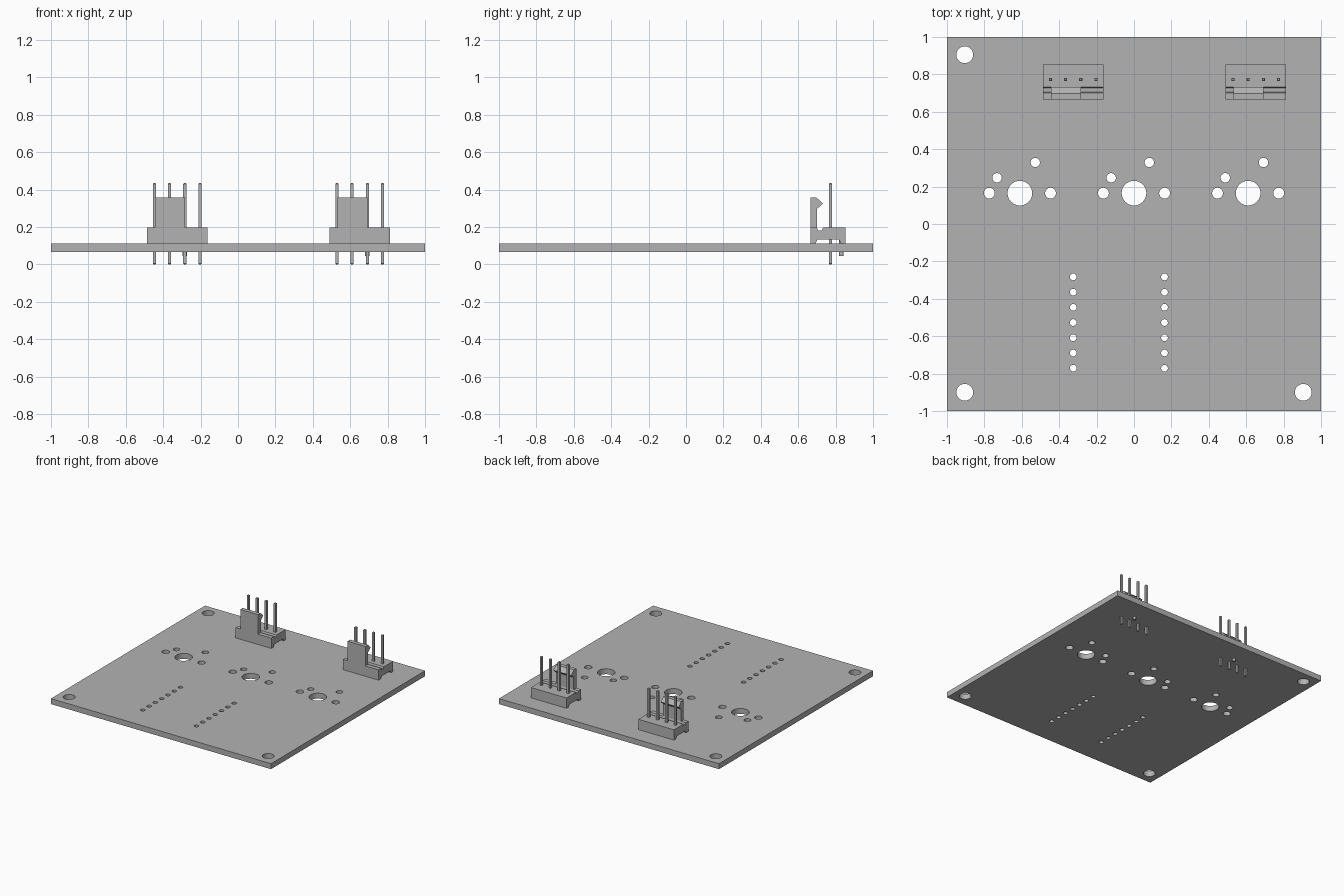
import bpy
import bmesh
from mathutils import Matrix, Vector

if "Cube" in bpy.data.objects:
    bpy.data.objects.remove(bpy.data.objects["Cube"], do_unlink=True)

grey = bpy.data.materials.new("plain grey")
grey.use_nodes = True
colour = (0.45, 0.45, 0.45, 1)
grey.diffuse_color = colour
grey.node_tree.nodes["Principled BSDF"].inputs["Base Color"].default_value = colour

BOTTOM, TOP = 0.067, 0.112      # board faces
PITCH = 0.0813                  # pin spacing


def finish(bm, name):
    bmesh.ops.recalc_face_normals(bm, faces=bm.faces)
    mesh = bpy.data.meshes.new(name)
    bm.to_mesh(mesh)
    bm.free()
    mesh.materials.append(grey)
    obj = bpy.data.objects.new(name, mesh)
    bpy.context.collection.objects.link(obj)
    return obj


def add_cylinder(bm, x, y, radius, z0, z1, sides=32):
    bmesh.ops.create_cone(bm, cap_ends=True, segments=sides, radius1=radius,
                          radius2=radius, depth=z1 - z0,
                          matrix=Matrix.Translation((x, y, (z0 + z1) / 2)))


def add_box(bm, low, high):
    low, high = Vector(low), Vector(high)
    size = Matrix.Diagonal((*(high - low), 1))
    return bmesh.ops.create_cube(
        bm, size=1, matrix=Matrix.Translation((low + high) / 2) @ size)["verts"]


def add_profile(bm, points, x0, x1):
    """Extrude a (y, z) outline along x."""
    face = bm.faces.new([bm.verts.new((x0, y, z)) for y, z in points])
    new = bmesh.ops.extrude_face_region(bm, geom=[face])["geom"]
    verts = [v for v in new if isinstance(v, bmesh.types.BMVert)]
    bmesh.ops.translate(bm, verts=verts, vec=(x1 - x0, 0, 0))


def shade(obj):
    bpy.ops.object.select_all(action='DESELECT')
    obj.select_set(True)
    bpy.context.view_layer.objects.active = obj
    bpy.ops.object.shade_smooth_by_angle(angle=0.6)


# Hole layout: x, y, radius
holes = [(-0.905, 0.905, 0.045), (-0.905, -0.9, 0.045), (0.905, -0.9, 0.045)]
for cx in (-0.61, 0, 0.61):     # switch footprints
    for dx, dy, r in ((0, 0, 0.066), (-1.5, 0, 0.029), (1.5, 0, 0.029),
                      (-1, 1, 0.025), (0.67, 2, 0.025)):
        if dy == 2:
            dx = 1
        holes.append((cx + dx * 0.082 * (2 if abs(dx) > 1 else 1) * (1 if abs(dx) <= 1 else 0.665)
                      - (0.04 if (dx, dy) == (-1, 1) else 0),
                      0.165 + dy * 0.082, r))
for cx in (-0.325, 0.163):      # controller pin rows
    holes += [(cx, -0.283 - i * PITCH, 0.018) for i in range(7)]

# Board with drilled holes
bm = bmesh.new()
add_box(bm, (-1, -1, BOTTOM), (1, 1, TOP))
board = finish(bm, "circuit_board")
bm = bmesh.new()
for x, y, r in holes:
    add_cylinder(bm, x, y, r, 0, 0.2)
drill = finish(bm, "hole_cutter")
drill.hide_render = True
cut = board.modifiers.new("holes", 'BOOLEAN')
cut.operation = 'DIFFERENCE'
cut.solver = 'EXACT'
cut.object = drill
bpy.context.view_layer.objects.active = board
bpy.ops.object.modifier_apply(modifier=cut.name)
bpy.data.objects.remove(drill, do_unlink=True)
shade(board)

# Connector side outlines
base_outline = [(0.665, TOP), (0.692, TOP), (0.702, 0.132), (0.818, 0.132),
                (0.828, TOP), (0.852, TOP), (0.852, 0.197), (0.732, 0.197),
                (0.727, 0.182), (0.705, 0.182), (0.700, 0.197), (0.665, 0.197)]
latch_outline = [(0.665, 0.19), (0.700, 0.19), (0.700, 0.297), (0.732, 0.325),
                 (0.698, 0.357), (0.665, 0.357)]

for side, cx in (("right", -0.325), ("left", 0.651)):
    # Housing with locating peg
    bm = bmesh.new()
    add_profile(bm, base_outline, cx - 0.162, cx + 0.162)
    add_cylinder(bm, cx + PITCH / 2, 0.831, 0.012, 0.045, 0.14, 16)
    shade(finish(bm, side + "_connector_base"))

    # Locking latch
    bm = bmesh.new()
    add_profile(bm, latch_outline, cx - 0.12, cx + 0.042)
    finish(bm, side + "_connector_latch")

    # Square pins with tapered ends
    bm = bmesh.new()
    for i in range(4):
        x = cx + (i - 1.5) * PITCH
        h = 0.0085
        verts = add_box(bm, (x - h, 0.773 - h, 0), (x + h, 0.773 + h, 0.435))
        ends = [e for e in {e for v in verts for e in v.link_edges}
                if abs(e.verts[0].co.z - e.verts[1].co.z) < 0.001]
        bmesh.ops.bevel(bm, geom=ends, offset=0.004, segments=1, affect='EDGES')
    finish(bm, side + "_connector_pins")
